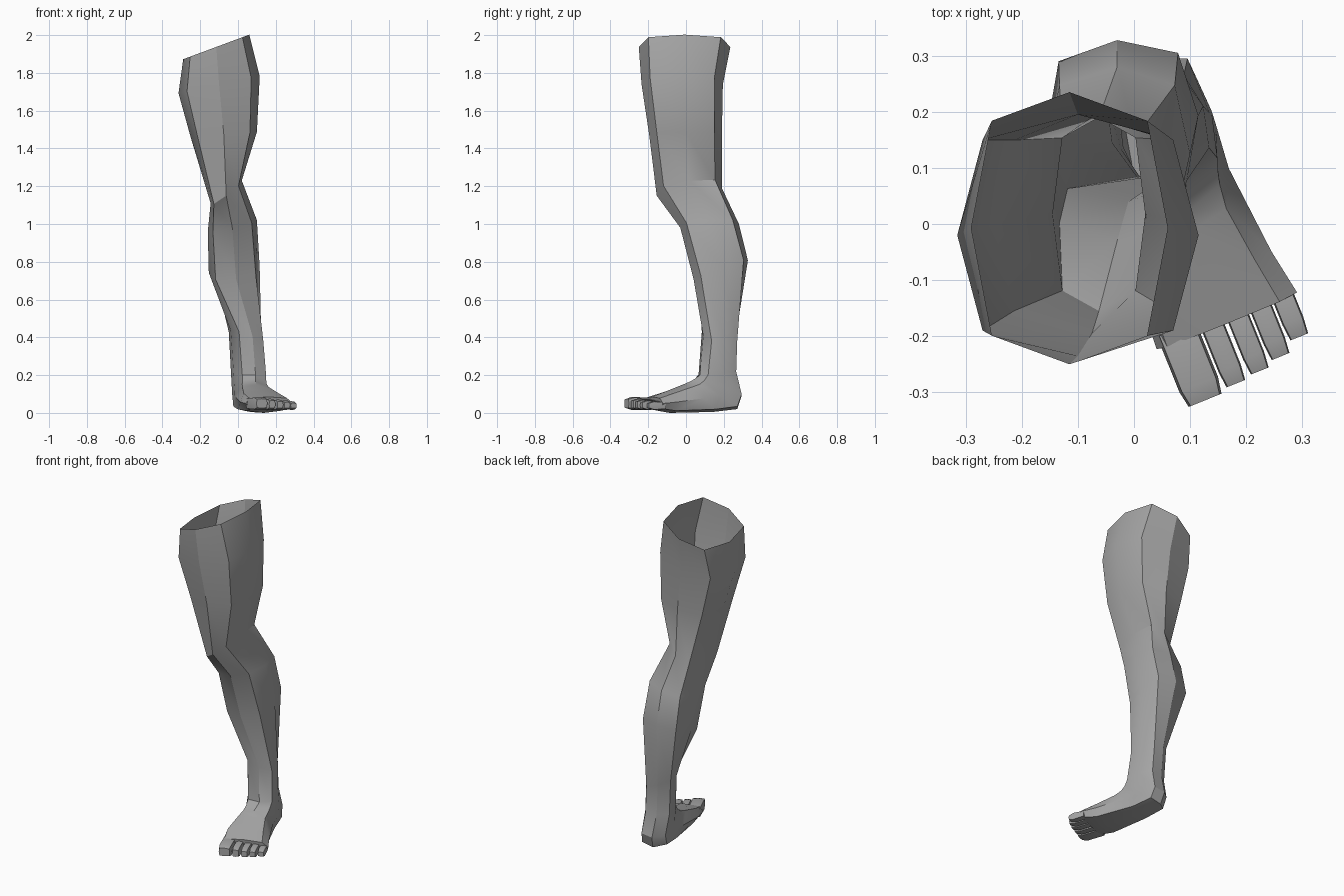
import bpy, bmesh, math
from mathutils import Vector, Matrix

if "Cube" in bpy.data.objects:
    bpy.data.objects.remove(bpy.data.objects["Cube"])

grey = bpy.data.materials.new("plain grey")
grey.diffuse_color = (0.38, 0.38, 0.38, 1)
grey.use_nodes = True
grey.node_tree.nodes["Principled BSDF"].inputs["Base Color"].default_value = grey.diffuse_color

TURN = math.radians(22)              # the foot points outward
ANKLE = Vector((0.05, 0.18, 0))
FWD = Vector((math.sin(TURN), -math.cos(TURN), 0))
SIDE = Vector((math.cos(TURN), math.sin(TURN), 0))


def octagon(c, u, v, q):
    """Eight points: u is front or top, v is right, q squares the corners."""
    pts = []
    for a, b in ((1, 0), (q, q), (0, 1), (-q, q), (-1, 0), (-q, -q), (0, -1), (q, -q)):
        pts.append(c + u * a + v * b)
    return pts


def leg_ring(x0, z0, x1, z1, y0, zf, y1, zb, rot):
    c = Vector(((x0 + x1) / 2, (y0 + y1) / 2, (z0 + z1 + zf + zb) / 4))
    m = Matrix.Rotation(math.radians(rot), 3, 'Z')
    u = m @ Vector((0, (y0 - y1) / 2, (zf - zb) / 2))
    v = m @ Vector(((x1 - x0) / 2, 0, (z1 - z0) / 2))
    return octagon(c, u, v, 0.79)


def foot_ring(tf, ts, tz, bf, bs, bz, w, q=0.8):
    t = ANKLE + FWD * tf + SIDE * ts + Vector((0, 0, tz))
    b = ANKLE + FWD * bf + SIDE * bs + Vector((0, 0, bz))
    return octagon((t + b) / 2, (t - b) / 2, SIDE * w, q)


def loft(name, rings, start_cap=False):
    bm = bmesh.new()
    rows = [[bm.verts.new(p) for p in r] for r in rings]
    for a, b in zip(rows, rows[1:]):
        for j in range(8):
            k = (j + 1) % 8
            bm.faces.new((a[j], b[j], b[k], a[k]))
    bm.faces.new(rows[-1][::-1])
    if start_cap:
        bm.faces.new(rows[0])
    me = bpy.data.meshes.new(name)
    bm.to_mesh(me)
    bm.free()
    me.materials.append(grey)
    ob = bpy.data.objects.new(name, me)
    bpy.context.collection.objects.link(ob)
    bpy.ops.object.select_all(action='DESELECT')
    ob.select_set(True)
    bpy.context.view_layer.objects.active = ob
    bpy.ops.object.shade_smooth_by_angle(angle=math.radians(30))
    return ob


# Thigh, knee and calf: left x,z  right x,z  front y,z  back y,z  turn
leg = [
    (-0.29, 1.87, 0.06, 2.00, -0.25, 1.94, 0.235, 1.94, 0),
    (-0.315, 1.69, 0.115, 1.78, -0.235, 1.74, 0.195, 1.74, 0),
    (-0.25, 1.47, 0.10, 1.50, -0.195, 1.46, 0.19, 1.46, 0),
    (-0.145, 1.10, 0.02, 1.22, -0.155, 1.16, 0.19, 1.20, 0),
    (-0.16, 0.96, 0.10, 1.02, -0.03, 0.98, 0.28, 1.00, 0),
    (-0.155, 0.75, 0.115, 0.78, 0.04, 0.70, 0.328, 0.80, 4),
    (-0.045, 0.44, 0.13, 0.38, 0.085, 0.40, 0.27, 0.40, 22),
]
# Ankle, heel and foot: top f,s,z  bottom f,s,z  half width
foot = [
    (0.115, 0, 0.20, -0.085, 0, 0.22, 0.085),
    (0.14, -0.01, 0.18, -0.115, 0.02, 0.09, 0.085),
    (0.165, -0.02, 0.165, -0.09, 0.02, 0.02, 0.088),
    (0.20, -0.03, 0.15, 0.04, 0, 0.005, 0.095),
    (0.29, -0.04, 0.115, 0.28, -0.02, 0.0, 0.125),
    (0.375, -0.035, 0.085, 0.365, -0.015, 0.015, 0.135),
]
loft("leg_and_foot", [leg_ring(*r) for r in leg] + [foot_ring(*r) for r in foot])

# Toes: sideways position, half width, tip, top height
toes = [
    (-0.114, 0.037, 0.487, 0.085),
    (-0.052, 0.021, 0.480, 0.076),
    (-0.004, 0.020, 0.475, 0.071),
    (0.040, 0.020, 0.465, 0.067),
    (0.084, 0.020, 0.445, 0.062),
]
for i, (s, w, tip, top) in enumerate(toes):
    loft("toe_%d" % (i + 1), [
        foot_ring(0.35, s, top - 0.005, 0.35, s, 0.02, w, 0.88),
        foot_ring(tip - 0.03, s, top, tip - 0.03, s, 0.015, w, 0.88),
        foot_ring(tip, s, top - 0.01, tip, s, 0.025, w * 0.85, 0.88),
    ], True)
